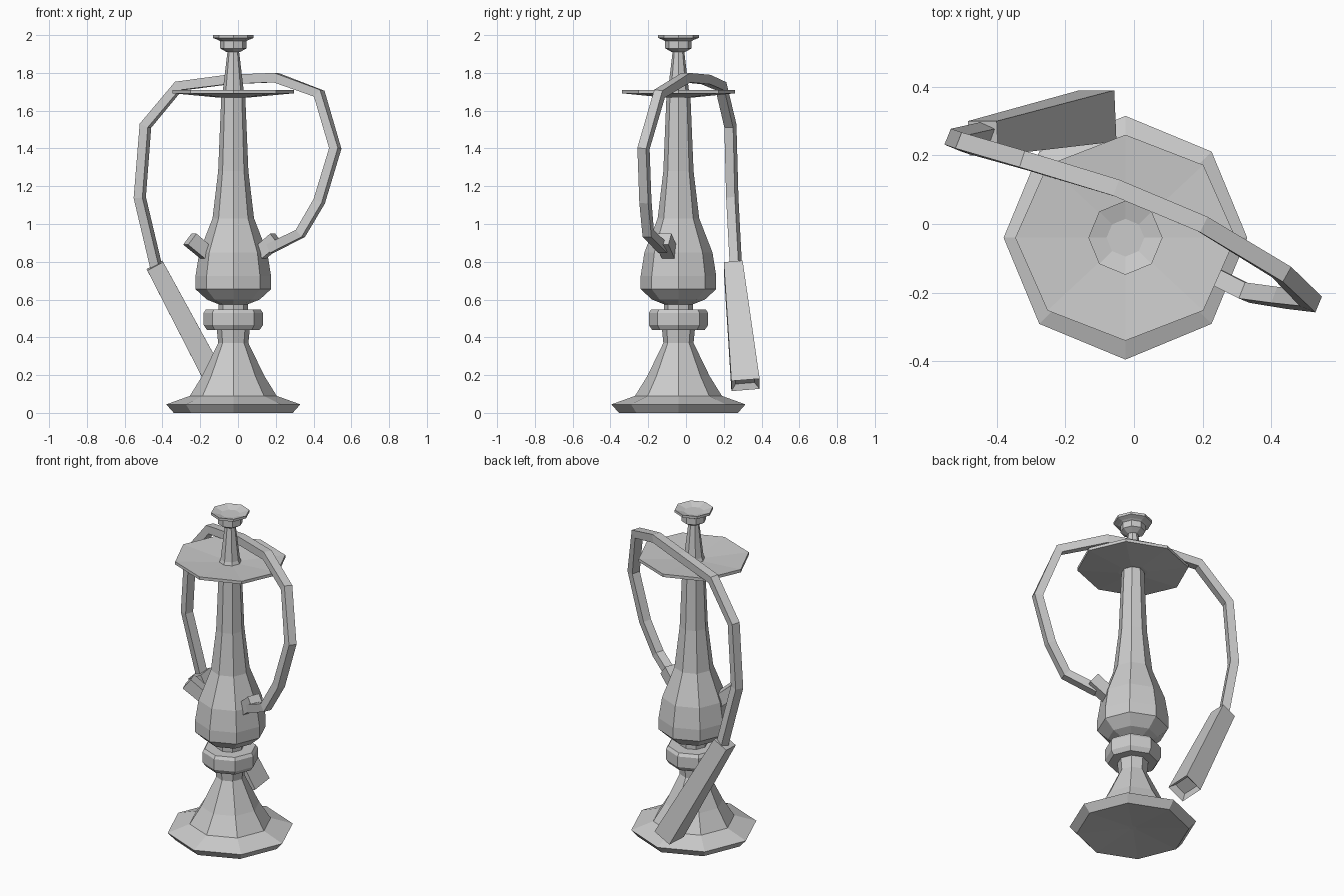
import bpy, bmesh, math
from mathutils import Vector

if "Cube" in bpy.data.objects:
    bpy.data.objects.remove(bpy.data.objects["Cube"])

CX, CY = -0.025, -0.04   # axis of the turned body


def finish(name, bm):
    bmesh.ops.recalc_face_normals(bm, faces=bm.faces)
    me = bpy.data.meshes.new(name)
    bm.to_mesh(me)
    bm.free()
    ob = bpy.data.objects.new(name, me)
    bpy.context.collection.objects.link(ob)
    return ob


def skin(bm, rings):
    """Bridge consecutive closed rings of vertices and cap both ends."""
    for a, b in zip(rings, rings[1:]):
        n = len(a)
        for i in range(n):
            j = (i + 1) % n
            bm.faces.new((a[i], a[j], b[j], b[i]))
    bm.faces.new(rings[0][::-1])
    bm.faces.new(rings[-1])


def turned(name, profile, sides=8, sx=1.0):
    """Eight-sided turned part from (radius, height) pairs."""
    bm = bmesh.new()
    rings = []
    for r, z in profile:
        rings.append([bm.verts.new((CX + sx * r * math.cos(2 * math.pi * i / sides),
                                    CY + r * math.sin(2 * math.pi * i / sides), z))
                      for i in range(sides)])
    skin(bm, rings)
    return finish(name, bm)


def square_tube(name, stations, side, straight=False):
    """Square section swept along (point, width along side, depth) stations."""
    bm = bmesh.new()
    pts = [Vector(s[0]) for s in stations]
    rings = []
    for i, (p, w, d) in enumerate(stations):
        if straight:
            t = pts[1] - pts[0]
        else:
            t = Vector()
            if i > 0:
                t += (pts[i] - pts[i - 1]).normalized()
            if i < len(pts) - 1:
                t += (pts[i + 1] - pts[i]).normalized()
        t.normalize()
        s = Vector(side)
        s = (s - t * s.dot(t)).normalized()
        u = t.cross(s)
        rings.append([bm.verts.new(pts[i] + s * a * w / 2 + u * b * d / 2)
                      for a, b in ((-1, -1), (1, -1), (1, 1), (-1, 1))])
    skin(bm, rings)
    return finish(name, bm)


# Flared foot with waist
turned("foot", [(0.02, 0.02), (0.315, 0.0), (0.355, 0.045), (0.23, 0.09),
                (0.165, 0.195), (0.08, 0.37), (0.088, 0.45)])
# Ring around the waist
turned("waist_ring", [(0.14, 0.44), (0.157, 0.465), (0.157, 0.53), (0.145, 0.548)])
# Bulb and long tapering stem
turned("bulb_and_stem", [(0.077, 0.54), (0.077, 0.575), (0.14, 0.6), (0.2, 0.655),
                         (0.2, 0.725), (0.18, 0.85), (0.11, 1.03), (0.08, 1.28),
                         (0.063, 1.69), (0.055, 1.71), (0.03, 1.92)])
# Ash plate
turned("plate", [(0.08, 1.67), (0.3, 1.692), (0.3, 1.71), (0.04, 1.69)], sx=1.07)
# Bowl at the top
turned("top_bowl", [(0.035, 1.91), (0.07, 1.93), (0.07, 1.968), (0.082, 1.975),
                    (0.108, 1.985), (0.108, 2.0), (0.055, 1.985)])

# Two sockets, mirrored about the body axis
for label, m in (("right", 1), ("left", -1)):
    square_tube(label + "_socket",
                [((CX + m * 0.10, -0.07, 0.81), 0.07, 0.07),
                 ((CX + m * 0.23, -0.12, 0.92), 0.075, 0.075)],
                (m * 0.35, 0.94, 0), straight=True)

# Hose looping over the plate
path = [(0.17, -0.12, 0.87), (0.33, -0.20, 0.95), (0.43, -0.215, 1.12),
        (0.515, -0.225, 1.40), (0.43, -0.14, 1.69), (0.2, 0.0, 1.775),
        (-0.05, 0.105, 1.765), (-0.315, 0.185, 1.73), (-0.49, 0.235, 1.52),
        (-0.52, 0.245, 1.14), (-0.43, 0.265, 0.76)]
square_tube("hose", [(p, 0.05, 0.05) for p in path], (0.38, 0.92, 0))

# Flared mouthpiece with a hollow end
top, end = Vector((-0.44, 0.25, 0.78)), Vector((-0.105, 0.315, 0.148))
inner = end + (top - end).normalized() * 0.03
square_tube("mouthpiece", [(top, 0.1, 0.095), (end, 0.15, 0.115),
                           (inner, 0.1, 0.075)], (0, 1, 0), straight=True)
